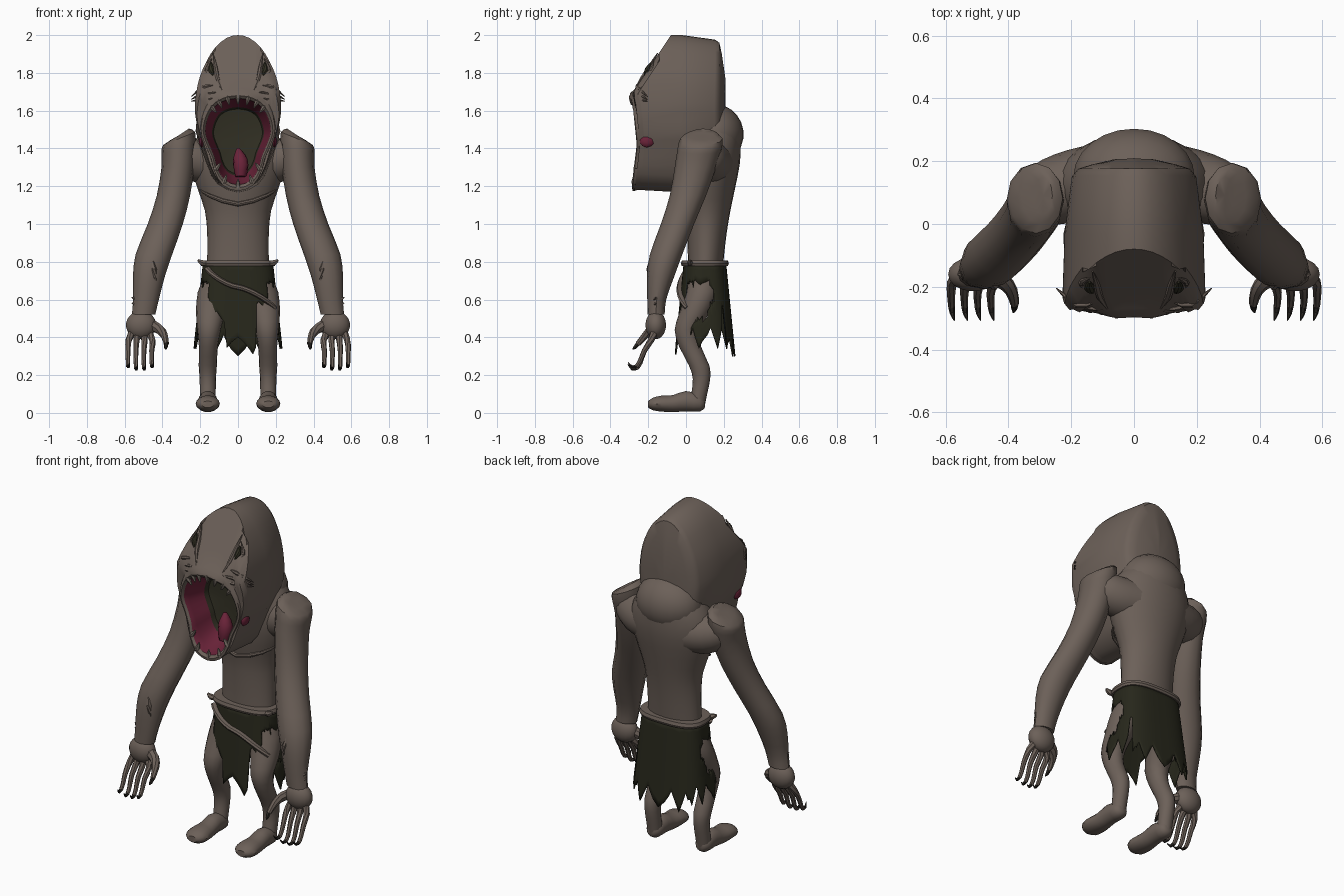
import bpy, bmesh, math
from mathutils import Vector as V

if "Cube" in bpy.data.objects:
    bpy.data.objects.remove(bpy.data.objects["Cube"])


def material(name, r, g, b):
    m = bpy.data.materials.new(name)
    m.diffuse_color = (r, g, b, 1)
    m.use_nodes = True
    m.node_tree.nodes["Principled BSDF"].inputs["Base Color"].default_value = m.diffuse_color
    return m


SKIN = material("grey_brown_skin", .150, .118, .099)
CLOTH = material("dark_olive_cloth", .020, .020, .011)
GUM = material("red_mouth", .145, .017, .041)
THROAT = material("dark_throat", .031, .029, .017)
CLAW = material("black_claw", .02, .017, .014)
TOOTH = material("dull_tooth", .17, .14, .118)


def dense(pts, n=2, closed=False):
    """Smooth spline through tuples of any size, n steps per span."""
    pts = [V(p) for p in pts]
    c, out = len(pts), []
    for i in range(c if closed else c - 1):
        a, b, d, e = [pts[j % c] if closed else pts[max(0, min(c - 1, j))] for j in range(i - 1, i + 3)]
        for k in range(n):
            t = k / n
            out.append(b + (d - a) * (t / 2) + (a * 2 - b * 5 + d * 4 - e) * (t * t / 2)
                       + (b * 3 - a - d * 3 + e) * (t ** 3 / 2))
    return out if closed else out + [pts[-1]]


def loft(name, rings, mats, bands=None, caps=True, angle=38, cut=None):
    """Skin a list of equal closed rings; bands gives a material per span."""
    bm = bmesh.new()
    vs = [[bm.verts.new(p) for p in r] for r in rings]
    n = len(rings[0])
    for k in range(len(vs) - 1):
        for i in range(n):
            j = (i + 1) % n
            f = bm.faces.new((vs[k][i], vs[k][j], vs[k + 1][j], vs[k + 1][i]))
            f.material_index = bands[k] if bands else 0
    if caps:
        for r, k in ((vs[0], 0), (vs[-1], -1)):
            mid = bm.verts.new(sum((v.co for v in r), V((0, 0, 0))) / n)
            for i in range(n):
                f = bm.faces.new((r[i], r[(i + 1) % n], mid))
                f.material_index = bands[k] if bands else 0
    bmesh.ops.recalc_face_normals(bm, faces=bm.faces)
    if cut:
        bmesh.ops.delete(bm, geom=[f for f in bm.faces if cut(f.calc_center_median())], context='FACES')
    me = bpy.data.meshes.new(name)
    bm.to_mesh(me)
    bm.free()
    for m in mats:
        me.materials.append(m)
    me.polygons.foreach_set("use_smooth", [True] * len(me.polygons))
    me.set_sharp_from_angle(angle=math.radians(angle))
    ob = bpy.data.objects.new(name, me)
    bpy.context.collection.objects.link(ob)
    return ob


def body(name, rows, mat=SKIN, sides=16, s=1, n=2):
    """Oval rings given as (x, y, z, rx, ry, drop toward the outside)."""
    ang = [2 * math.pi * i / sides for i in range(sides)]
    rows = [(*r, 0)[:6] for r in rows]
    return loft(name, [[(s * (x + rx * math.cos(a)), y + ry * math.sin(a), z - tilt * math.cos(a)) for a in ang]
                       for x, y, z, rx, ry, tilt in dense(rows, n)], [mat])


def tube(name, pts, mat=SKIN, sides=6, s=1, n=2, flat=1):
    """Round rings across a path given as (x, y, z, radius)."""
    p = dense([(s * x, y, z, r) for x, y, z, r in pts], n)
    rings = []
    for i, q in enumerate(p):
        t = (p[min(i + 1, len(p) - 1)] - p[max(i - 1, 0)]).to_3d()
        rot = t.to_track_quat('Z', 'Y')
        rings.append([q.to_3d() + rot @ V((math.cos(a) * q[3], math.sin(a) * q[3] * flat, 0))
                      for a in (2 * math.pi * k / sides for k in range(sides))])
    return loft(name, rings, [mat])


def ball(name, c, r, mat=SKIN, sides=18, rows=12):
    rings = []
    for k in range(rows):
        p = math.pi * (k + .15) / (rows - .7)
        rings.append([(c[0] + r[0] * math.sin(p) * math.cos(a), c[1] + r[1] * math.sin(p) * math.sin(a),
                       c[2] + r[2] * math.cos(p)) for a in (2 * math.pi * i / sides for i in range(sides))])
    return loft(name, rings, [mat])


# Head: outline, lips and mouth rings share one loft
def face_y(z):
    prof = [(1.1, -.27), (1.2, -.27), (1.42, -.245), (1.66, -.268), (1.69, -.285), (2.0, -.08), (2.2, .05)]
    for (a, ya), (b, yb) in zip(prof, prof[1:]):
        if z <= b:
            return ya + (yb - ya) * (z - a) / (b - a)


def ring(half):
    return dense(half + [(-x, z) for x, z in half[-2:0:-1]], 2, True)


outline = ring([(0, 2), (.06, 1.985), (.12, 1.935), (.165, 1.865), (.202, 1.78), (.222, 1.69), (.228, 1.59),
                (.208, 1.49), (.18, 1.40), (.15, 1.31), (.10, 1.225), (0, 1.18)])
lip = ring([(0, 1.695), (.06, 1.688), (.11, 1.668), (.15, 1.635), (.18, 1.58), (.195, 1.52), (.192, 1.47),
            (.165, 1.40), (.14, 1.34), (.125, 1.28), (.08, 1.205), (0, 1.175)])


def scaled(src, k, y, kz=None, cz=1.44):
    return [(x * k, y, cz + (z - cz) * (kz or k)) for x, z in src]


def back(k, kz, y):
    return [(x, y + .035 * (1 - abs(x) / .2) * min(1, (2 - z) / .3), z)
            for x, _, z in scaled(outline, k, y, kz, 1.6)]


rings = [back(.3, .4, .182), back(.6, .75, .178), back(.78, .9, .172), back(.87, .94, .15)]
rings.append([(x * (1.08 if z < 1.5 else .97), max(-.03, face_y(z) + .06), z - .012 * (z < 1.3)) for x, z in outline])
for t in (0, .06, .35, .65, .93):
    r = [o.lerp(l, t) for o, l in zip(outline, lip)]
    rings.append([(x, face_y(z) + .03 * max(0, 1 - 3 * t) * (z < 1.9), z) for x, z in r])
for k, dy in ((1, -.012), (.94, -.016), (.88, -.004)):
    rings.append([(x * k, face_y(z) + dy, 1.44 + (z - 1.44) * k) for x, z in lip])
rings += [scaled(lip, .85, -.22), scaled(lip, .70, -.12), scaled(lip, .66, -.09), scaled(lip, .4, -.08)]
loft("head", rings, [SKIN, GUM, THROAT], [0] * 12 + [1, 1, 2, 2], angle=42)

# Blunt teeth spaced around the lip
for i, (x, z) in enumerate(lip):
    if (z > 1.6 or z < 1.29) and i % 2 == 0:
        k, y = .9, face_y(z) - .004
        b = V((x * k, y, 1.44 + (z - 1.44) * k))
        d = V((-x, 0, 1.44 - z)).normalized() * .034
        e = b + d
        tube("tooth", [(*(b - d * .4), .014), (*b, .014), (*e, .004)], TOOTH, 6, n=1)
tube("tongue", [(.015, -.15, 1.25, .028), (.015, -.14, 1.31, .042), (.008, -.13, 1.36, .032), (0, -.12, 1.40, .008)],
     GUM, 10)

for s in (-1, 1):
    # Mouth corner, eye, lids and cheek spikes
    ball("mouth_corner", (s * .192, -.207, 1.437), (.014, .038, .031), GUM, 8, 6)
    tube("eye", [(.132, -.219, 1.785, .004), (.142, -.203, 1.815, .017), (.142, -.185, 1.855, .004)], THROAT, 8, s)
    tube("outer_lid", [(.14, -.218, 1.77, .004), (.165, -.195, 1.795, .011), (.162, -.182, 1.83, .009),
                       (.14, -.172, 1.875, .003)], SKIN, 6, s)
    tube("inner_lid", [(.085, -.27, 1.71, .003), (.108, -.233, 1.77, .011), (.118, -.195, 1.83, .01),
                       (.132, -.15, 1.905, .003)], SKIN, 6, s)
    for a, b, c in ((.09, 1.70, 1.66), (.10, 1.67, 1.65), (.13, 1.735, 1.675)):
        tube("cheek_spike", [(a, face_y(b) + .004, b, .003), (.18, -.258, b - .008, .011),
                             (.247, -.205, c, .002)], SKIN, 6, s, 2)

# Torso, hunched back and chest fold
body("torso", [(0, .1, .72, .165, .09), (0, .105, .82, .163, .095), (0, .11, .95, .163, .105),
               (0, .115, 1.07, .175, .12), (0, .115, 1.19, .215, .145), (0, .12, 1.32, .25, .165),
               (0, .125, 1.43, .235, .165), (0, .14, 1.53, .16, .14), (0, .16, 1.6, .08, .07)], sides=24)
ball("hump", (0, .15, 1.475), (.195, .155, .16), sides=24)
tube("chest_fold", [(-.2, .065, 1.18, .004), (-.15, .01, 1.15, .01), (0, -.016, 1.105, .012),
                    (.15, .01, 1.15, .01), (.2, .065, 1.18, .004)], sides=8)

for s in (-1, 1):
    tube("shoulder_bridge", [(.06, .14, 1.33, .13), (.15, .13, 1.33, .118), (.22, .115, 1.335, .112),
                             (.29, .09, 1.36, .1), (.34, .07, 1.37, .06)], SKIN, 16, s)
    # Arms with sloping shoulder tops
    body("arm", [(.29, .09, 1.485, .03, .06, .02), (.312, .082, 1.452, .085, .112, .035),
                 (.315, .07, 1.39, .09, .116, .02), (.318, .05, 1.3, .087, .11, 0), (.342, .01, 1.15, .088, .096),
                 (.385, -.045, 1.0, .093, .088), (.445, -.105, .84, .097, .086), (.472, -.135, .72, .084, .072),
                 (.487, -.155, .6, .068, .05), (.50, -.158, .52, .062, .045)], sides=12, s=s, n=2)
    tube("arm_fin", [(.435, -.19, .68, .003), (.445, -.196, .76, .015), (.46, -.175, .85, .003)], SKIN, 6, s)
    for z in (.57, .60):
        tube("wrist_fold", [(.51, -.17, z, .014), (.545, -.165, z + .004, .012), (.562, -.16, z + .012, .003)],
             SKIN, 5, s, 1)
    # Hands with clawed fingers
    ball("palm", (s * .513, -.16, .465), (.08, .055, .075))
    for i in range(4):
        x = .453 + i * .042
        z = .012 * (i in (1, 2))
        tube("finger", [(.48 + i * .024, -.165, .44, .022), (x, -.185, .385, .017), (x + .004, -.22, .33, .014),
                        (x + .004, -.243, .275 - z, .012), (x + .003, -.262, .247 - z, .011)], SKIN, 7, s)
        tube("claw", [(x + .003, -.258, .25 - z, .011), (x, -.285, .244 - z, .008),
                      (x - .006, -.307, .268 - z, .002)], CLAW, 6, s)
    tube("thumb", [(.47, -.165, .47, .03), (.42, -.18, .445, .027), (.39, -.215, .41, .02),
                   (.38, -.255, .365, .014)], SKIN, 8, s)
    tube("thumb_claw", [(.38, -.252, .37, .013), (.382, -.272, .345, .009), (.385, -.283, .338, .002)], CLAW, 6, s)
    # Legs and feet
    body("leg", [(.09, .095, .74, .08, .075), (.125, .085, .64, .088, .085), (.145, .045, .53, .077, .08),
                 (.153, .006, .44, .062, .066), (.157, .022, .35, .05, .058), (.16, .07, .25, .048, .054),
                 (.16, .082, .18, .043, .046), (.16, .07, .1, .042, .042), (.16, .06, .04, .04, .04)], s=s)
    foot = [(.1, .05, .02, .022), (.075, .052, .045, .045), (.0, .062, .05, .055), (-.07, .049, .056, .046),
            (-.13, .049, .064, .043), (-.175, .047, .058, .034), (-.2, .045, .03, .018)]
    loft("foot", [[(s * (.16 + rx * math.cos(a)), y, max(.003, z + rz * math.sin(a)))
                   for a in (2 * math.pi * k / 14 for k in range(14))]
                  for y, z, rx, rz in dense(foot)], [SKIN])


# Loincloth with a torn hem, a slit behind and worn holes over the hips
def drape(a, z, out=0.0):
    t = (.8 - z) / .45
    f = lambda v: math.copysign(abs(v) ** .7, v)
    return V(((.185 + .05 * t + out) * f(math.sin(a)), .1 - (.112 + .045 * t + out) * f(math.cos(a)), z))


def hem(i, n):
    d = (i / n * 360 + 180) % 360 - 180
    saw = abs((i % 6) - 3) / 3
    if -10 < d < 18:
        return .30 + .10 * saw + abs(d - 2) * .001
    if -36 < d <= -10:
        return .48 + .06 * saw
    if abs(d) < 66:
        return .55 + .04 * saw
    if 121 < d < 131:
        return .57
    return .30 + .11 * saw + .04 * (abs(d) < 140)


def worn(p):
    return p.y < .155 and abs(p.x) > .155 and .49 < p.z < .69 and p.y < .155 - abs(p.z - .62) * .5


N = 90
rows = [[drape(2 * math.pi * i / N, .79 + (hem(i, N) - .79) * k / 12) for i in range(N)] for k in range(13)]
skirt = loft("loincloth", rows, [CLOTH], caps=False, cut=worn)
mod = skirt.modifiers.new("thickness", 'SOLIDIFY')
mod.thickness = .008

# Belt, side knots and slanted strap
loft("belt", [[drape(2 * math.pi * i / 40, z, o) for i in range(40)]
              for z, o in ((.778, -.01), (.778, .008), (.79, .014), (.808, .01), (.808, -.02))], [SKIN])
for s in (-1, 1):
    tube("belt_knot", [(.15, .03, .79, .012), (.19, .02, .795, .016), (.212, .02, .81, .006)], SKIN, 6, s)
path = [drape(math.radians(-52 + 110 * k / 16), .765 - .21 * k / 16, .004) for k in range(17)]
tube("strap", [(*p, .02) for p in path], SKIN, 8, n=1, flat=.7)
